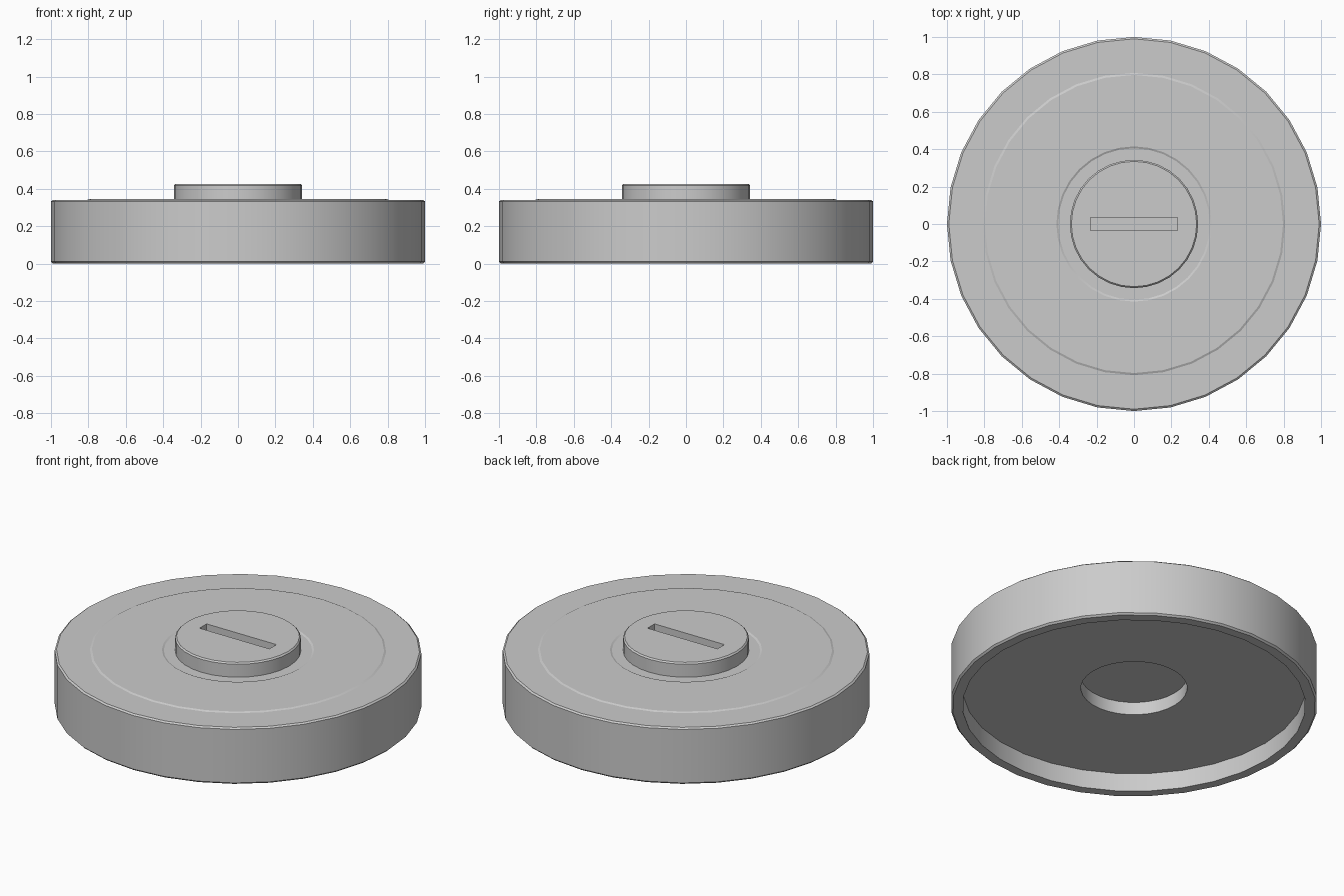
import bpy, bmesh, math

if "Cube" in bpy.data.objects:
    bpy.data.objects.remove(bpy.data.objects["Cube"])

SIDES = 32


def lathe(name, profile):
    """Closed solid of revolution; the profile starts and ends on the axis."""
    bm = bmesh.new()
    rings = []
    for r, z in profile:
        if r == 0:
            rings.append([bm.verts.new((0, 0, z))])
        else:
            rings.append([bm.verts.new((r * math.cos(2 * math.pi * i / SIDES),
                                        r * math.sin(2 * math.pi * i / SIDES), z))
                          for i in range(SIDES)])
    for a, b in zip(rings, rings[1:]):
        if len(a) == 1:
            bm.faces.new(b)
            continue
        if len(b) == 1:
            bm.faces.new(a)
            continue
        for i in range(SIDES):
            j = (i + 1) % SIDES
            bm.faces.new((a[i], a[j], b[j], b[i]))
    # axis points only mark flat end caps
    bmesh.ops.delete(bm, geom=[v for v in bm.verts if not v.link_faces], context='VERTS')
    bmesh.ops.recalc_face_normals(bm, faces=bm.faces)
    mesh = bpy.data.meshes.new(name)
    bm.to_mesh(mesh)
    bm.free()
    obj = bpy.data.objects.new(name, mesh)
    bpy.context.collection.objects.link(obj)
    return obj


# lid: underside recess, outer wall, raised band on top, central knob
lid = lathe("round_lid", [
    (0, 0.187), (0.29, 0.187), (0.29, 0.11),            # blind centre hole
    (0.935, 0.11), (0.935, 0.0), (0.99, 0.0),           # hollow underside and foot
    (1.0, 0.01), (1.0, 0.332), (0.99, 0.34),            # bevelled outer wall
    (0.808, 0.34), (0.797, 0.345),                      # raised band
    (0.415, 0.345), (0.405, 0.34),
    (0.343, 0.34), (0.343, 0.418), (0.335, 0.426), (0, 0.426),  # knob
])

# screwdriver slot in the knob
bpy.ops.mesh.primitive_cube_add(size=1, location=(0, 0, 0.436))
slot = bpy.context.object
slot.name = "slot_cutter"
slot.scale = (0.465, 0.067, 0.10)
slot.hide_render = True
cut = lid.modifiers.new("slot", 'BOOLEAN')
cut.operation = 'DIFFERENCE'
cut.solver = 'EXACT'
cut.object = slot

bpy.ops.object.select_all(action='DESELECT')
lid.select_set(True)
bpy.context.view_layer.objects.active = lid
bpy.ops.object.modifier_apply(modifier=cut.name)
bpy.data.objects.remove(slot)

# smooth round walls, crisp edges
bpy.ops.object.shade_smooth_by_angle(angle=math.radians(20))
